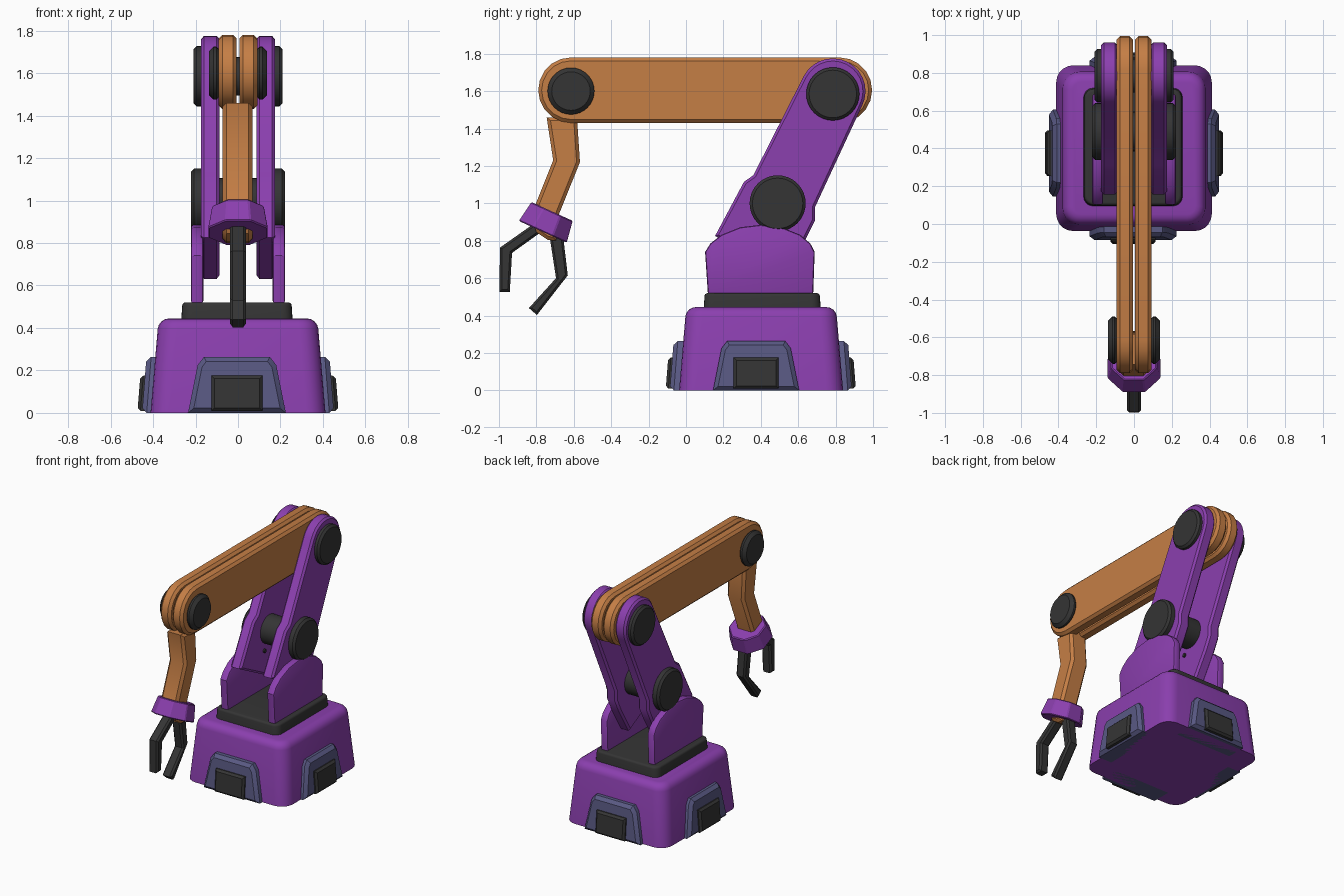
import bpy, bmesh
from math import sin, cos, radians, pi
from mathutils import Matrix

if "Cube" in bpy.data.objects:
    bpy.data.objects.remove(bpy.data.objects["Cube"])


def material(name, rgb):
    m = bpy.data.materials.new(name)
    m.diffuse_color = (*rgb, 1)
    m.use_nodes = True
    m.node_tree.nodes["Principled BSDF"].inputs["Base Color"].default_value = m.diffuse_color
    return m


PURPLE = material("purple_paint", (0.26, 0.05, 0.43))
ORANGE = material("orange_paint", (0.56, 0.21, 0.06))
DARK = material("dark_rubber", (0.035, 0.035, 0.035))
SLATE = material("slate_panel", (0.10, 0.10, 0.23))


def finish(bm, name, mat, angle=32):
    bmesh.ops.recalc_face_normals(bm, faces=bm.faces)
    me = bpy.data.meshes.new(name)
    bm.to_mesh(me)
    bm.free()
    me.materials.append(mat)
    ob = bpy.data.objects.new(name, me)
    bpy.context.collection.objects.link(ob)
    bpy.ops.object.select_all(action='DESELECT')
    ob.select_set(True)
    bpy.context.view_layer.objects.active = ob
    bpy.ops.object.shade_smooth_by_angle(angle=radians(angle))
    return ob


def bevel(bm, edges, width, segs=1):
    bmesh.ops.bevel(bm, geom=edges, offset=width, segments=segs, profile=0.5,
                    affect='EDGES', clamp_overlap=True)


def arc(y, z, r, a0, a1, n):
    """Points (y, z) along an arc, degrees."""
    return [(y + r * cos(radians(a0 + (a1 - a0) * i / n)),
             z + r * sin(radians(a0 + (a1 - a0) * i / n))) for i in range(n + 1)]


def prism(name, profile, x0, x1, mat, width=0.01, segs=1, matrix=None, angle=32):
    """Extrude a (y, z) profile along x and bevel its rims."""
    bm = bmesh.new()
    a = [bm.verts.new((x0, y, z)) for y, z in profile]
    b = [bm.verts.new((x1, y, z)) for y, z in profile]
    n = len(profile)
    bm.faces.new(a)
    bm.faces.new(b[::-1])
    for i in range(n):
        bm.faces.new((a[i], b[i], b[(i + 1) % n], a[(i + 1) % n]))
    bmesh.ops.recalc_face_normals(bm, faces=bm.faces)
    rims = [e for e in bm.edges if abs(e.verts[0].co.x - e.verts[1].co.x) < 1e-6]
    bevel(bm, rims, width, segs)
    if matrix:
        bm.transform(matrix)
    return finish(bm, name, mat, angle)


def disc(name, y, z, r, x0, x1, mat, width=0.015):
    return prism(name, arc(y, z, r, 0, 360, 32)[:-1], x0, x1, mat, width)


def block(name, lo, hi, taper, corner, rim, mat):
    """Tapered box with rounded uprights and rounded top rim."""
    bm = bmesh.new()
    bmesh.ops.create_cube(bm, size=1)
    c = [(l + h) / 2 for l, h in zip(lo, hi)]
    for v in bm.verts:
        shrink = taper if v.co.z > 0 else 0
        for i in range(3):
            side = 1 if v.co[i] > 0 else -1
            v.co[i] = c[i] + side * ((hi[i] - lo[i]) / 2 - (shrink if i < 2 else 0))
    bevel(bm, [e for e in bm.edges if abs(e.verts[0].co.z - e.verts[1].co.z) > 0.01], corner, 5)
    top = [e for e in bm.edges if all(v.co.z > hi[2] - 1e-4 for v in e.verts)]
    bevel(bm, top, rim, 4)
    return finish(bm, name, mat, 40)


# Base and turntable plate
block("base", (-0.412, -0.037, 0), (0.412, 0.84, 0.445), 0.038, 0.09, 0.05, PURPLE)
block("turntable_plate", (-0.267, 0.095, 0.44), (0.257, 0.72, 0.52), 0.005, 0.05, 0.015, DARK)

# Four side panels with their covers
for k, side in enumerate(("right", "back", "left", "front")):
    off, centre = ((0.487, (-0.005, 0.40, 0)) if k % 2 else (0.452, (0, 0.375, 0)))
    shear = Matrix.Identity(4)
    shear[0][2] = -0.08
    m = Matrix.Translation(centre) @ Matrix.Rotation(k * pi / 2, 4, 'Z') @ shear
    prism(side + "_panel", [(-0.23, 0), (0.23, 0), (0.185, 0.225), (0.155, 0.264),
                            (-0.155, 0.264), (-0.185, 0.225)],
          0.3, off, SLATE, 0.022, 1, m)
    prism(side + "_panel_cover", [(-0.12, 0.01), (0.12, 0.01), (0.12, 0.175), (-0.12, 0.175)],
          0.35, off + 0.022, DARK, 0.014, 1, m)

# Paired side parts, mirrored left and right
bracket = [(0.117, 0.515), (0.68, 0.515), (0.688, 0.74), (0.665, 0.785), (0.61, 0.832),
           (0.51, 0.872), (0.40, 0.885), (0.29, 0.872), (0.19, 0.832), (0.13, 0.785), (0.102, 0.74)]
lower_arm = arc(0.785, 1.6, 0.175, -27, 153, 14) + [
    (0.36, 1.15), (0.31, 1.115), (0.155, 0.825), (0.53, 0.63),
    (0.64, 0.81), (0.69, 0.91), (0.69, 0.98)]
upper_arm = arc(-0.615, 1.605, 0.175, 90, 270, 10) + arc(0.82, 1.605, 0.175, -90, 90, 10)
for s, side in ((-1, "left"), (1, "right")):
    prism(side + "_shoulder_bracket", bracket, s * 0.163, s * 0.222, PURPLE, 0.014, 2)
    prism(side + "_lower_arm", lower_arm, s * 0.087, s * 0.174, PURPLE, 0.014)
    prism(side + "_upper_arm", upper_arm, s * 0.006, s * 0.092, ORANGE, 0.018)
    disc(side + "_shoulder_cap", 0.49, 1.0, 0.15, s * 0.16, s * 0.222, DARK)
    disc(side + "_elbow_cap", 0.785, 1.585, 0.142, s * 0.16, s * 0.21, DARK)
    disc(side + "_wrist_cap", -0.615, 1.6, 0.125, s * 0.08, s * 0.137, DARK, 0.022)
    disc(side + "_arm_bolt", 0.43, 0.86, 0.014, s * 0.075, s * 0.1, DARK, 0.003)

# Joint axles
disc("shoulder_axle", 0.49, 1.0, 0.105, -0.12, 0.12, DARK)
disc("elbow_axle", 0.785, 1.585, 0.09, -0.12, 0.12, DARK)

# Forearm
prism("forearm", [(-0.745, 1.46), (-0.71, 1.23), (-0.83, 0.93), (-0.80, 0.845), (-0.74, 0.805),
                  (-0.695, 0.80), (-0.68, 0.94), (-0.567, 1.22), (-0.583, 1.46)],
      -0.073, 0.068, ORANGE, 0.018)

# Octagonal wrist collar, flared downwards
bm = bmesh.new()
bmesh.ops.create_cone(bm, cap_ends=True, segments=8, radius1=0.152, radius2=0.131, depth=0.12,
                      matrix=Matrix.Translation((0, -0.741, 0.902))
                      @ Matrix.Rotation(radians(-24.5), 4, 'X')
                      @ Matrix.Rotation(radians(22.5), 4, 'Z'))
bevel(bm, bm.edges[:], 0.006)
finish(bm, "wrist_collar", PURPLE, 20)

# Gripper fingers
prism("front_finger", [(-0.815, 0.89), (-0.995, 0.763), (-0.997, 0.527), (-0.942, 0.527),
                       (-0.93, 0.735), (-0.77, 0.85)], -0.037, 0.037, DARK, 0.012)
prism("rear_finger", [(-0.735, 0.86), (-0.695, 0.60), (-0.84, 0.44), (-0.797, 0.403),
                      (-0.632, 0.615), (-0.66, 0.85)], -0.037, 0.037, DARK, 0.012)
